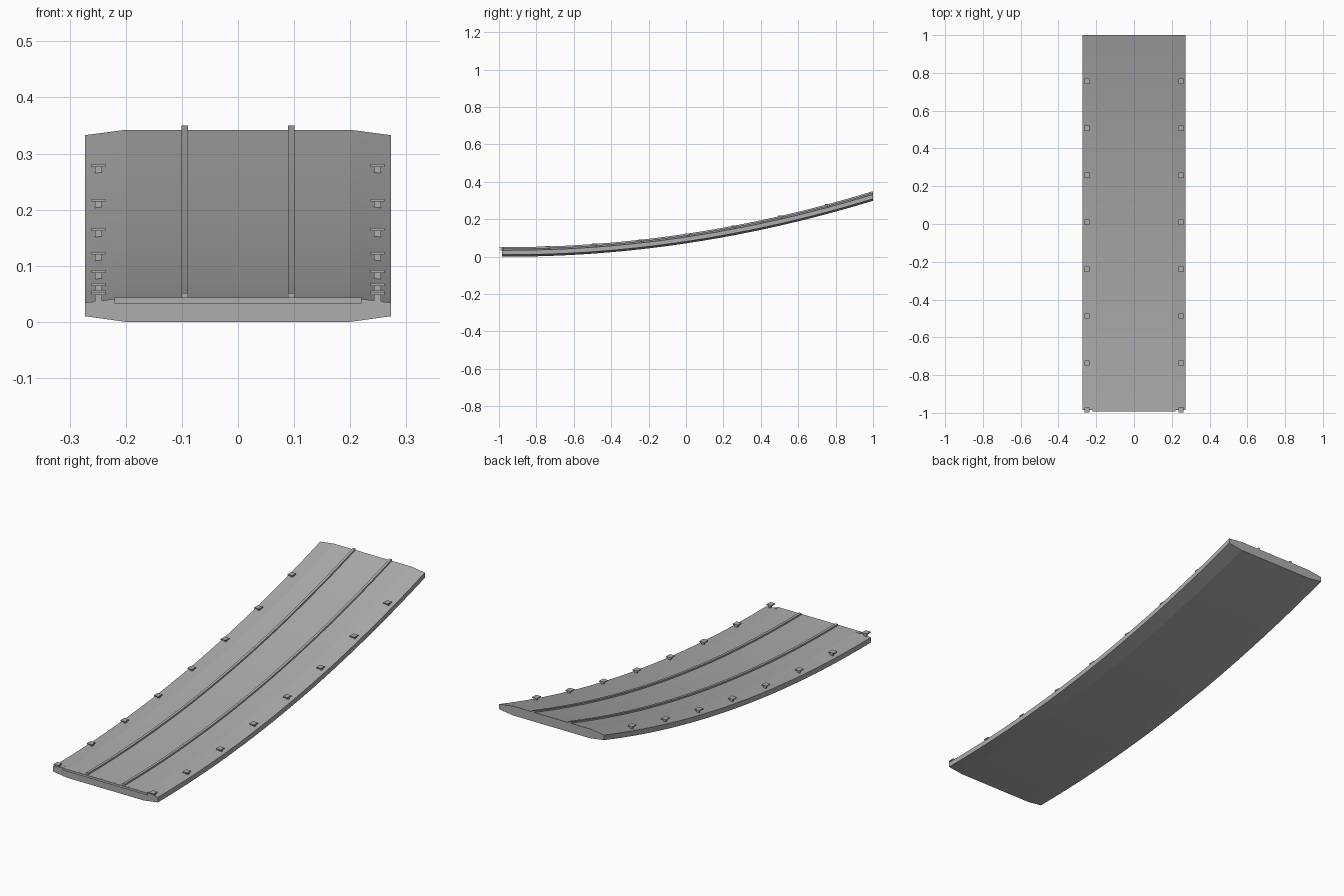
import bpy, bmesh

if "Cube" in bpy.data.objects:
    bpy.data.objects.remove(bpy.data.objects["Cube"])

grey = bpy.data.materials.new("mid_grey")
grey.diffuse_color = (0.42, 0.42, 0.42, 1)
grey.use_nodes = True
grey.node_tree.nodes["Principled BSDF"].inputs["Base Color"].default_value = grey.diffuse_color
Y0, Y1, SEG = -0.985, 1.0, 24


def rise(y):
    # upward sweep of the panel along its length
    return 0.0786 * (y + 0.95) ** 2


def finish(name, bm):
    bmesh.ops.recalc_face_normals(bm, faces=bm.faces)
    me = bpy.data.meshes.new(name)
    bm.to_mesh(me)
    bm.free()
    me.materials.append(grey)
    ob = bpy.data.objects.new(name, me)
    bpy.context.collection.objects.link(ob)
    return ob


def sweep(name, profile):
    # closed (x, z) profile carried along the curve
    bm = bmesh.new()
    rings = []
    for i in range(SEG + 1):
        y = Y0 + (Y1 - Y0) * i / SEG
        rings.append([bm.verts.new((x, y, z + rise(y))) for x, z in profile])
    n = len(profile)
    for a, b in zip(rings, rings[1:]):
        for k in range(n):
            bm.faces.new((a[k], a[(k + 1) % n], b[(k + 1) % n], b[k]))
    bm.faces.new(rings[0])
    bm.faces.new(rings[-1])
    return finish(name, bm)


def box(name, x0, x1, y0, y1, z0, z1):
    bm = bmesh.new()
    bmesh.ops.create_cube(bm, size=1)
    for v in bm.verts:
        v.co.x = x1 if v.co.x > 0 else x0
        v.co.y = y1 if v.co.y > 0 else y0
        v.co.z = z1 if v.co.z > 0 else z0
    return finish(name, bm)


# curved panel with chamfered long edges
sweep("curved_panel", [(-0.2, 0), (0.2, 0), (0.2725, 0.01), (0.2725, 0.034),
                       (0.2, 0.0435), (-0.2, 0.0435), (-0.2725, 0.034), (-0.2725, 0.01)])

# lip across the front end
box("front_lip", -0.22, 0.22, -0.992, -0.975, 0.033, 0.0435)

for s, side in ((-1, "left"), (1, "right")):
    # raised rail along the panel
    c = s * 0.095
    sweep(side + "_rail", [(c - 0.006, 0.040), (c + 0.006, 0.040),
                           (c + 0.006, 0.051), (c - 0.006, 0.051)])
    # level tabs along the edge, each on a small post
    for i in range(8):
        y = -0.985 + 0.2487 * i
        z = 0.0505 + rise(y)
        xs = sorted((s * 0.236, s * 0.261))
        box(f"{side}_tab_{i + 1}", *xs, y - 0.014, y + 0.014, z - 0.003, z + 0.002)
        ps = sorted((s * 0.242, s * 0.255))
        box(f"{side}_tab_post_{i + 1}", *ps, y, y + 0.01, z - 0.018, z - 0.002)

# smooth the long sweep, keep profile corners sharp
bpy.ops.object.select_all(action='DESELECT')
for ob in bpy.data.objects:
    if "panel" in ob.name or "rail" in ob.name:
        ob.select_set(True)
        bpy.context.view_layer.objects.active = ob
bpy.ops.object.shade_smooth_by_angle(angle=0.09)
